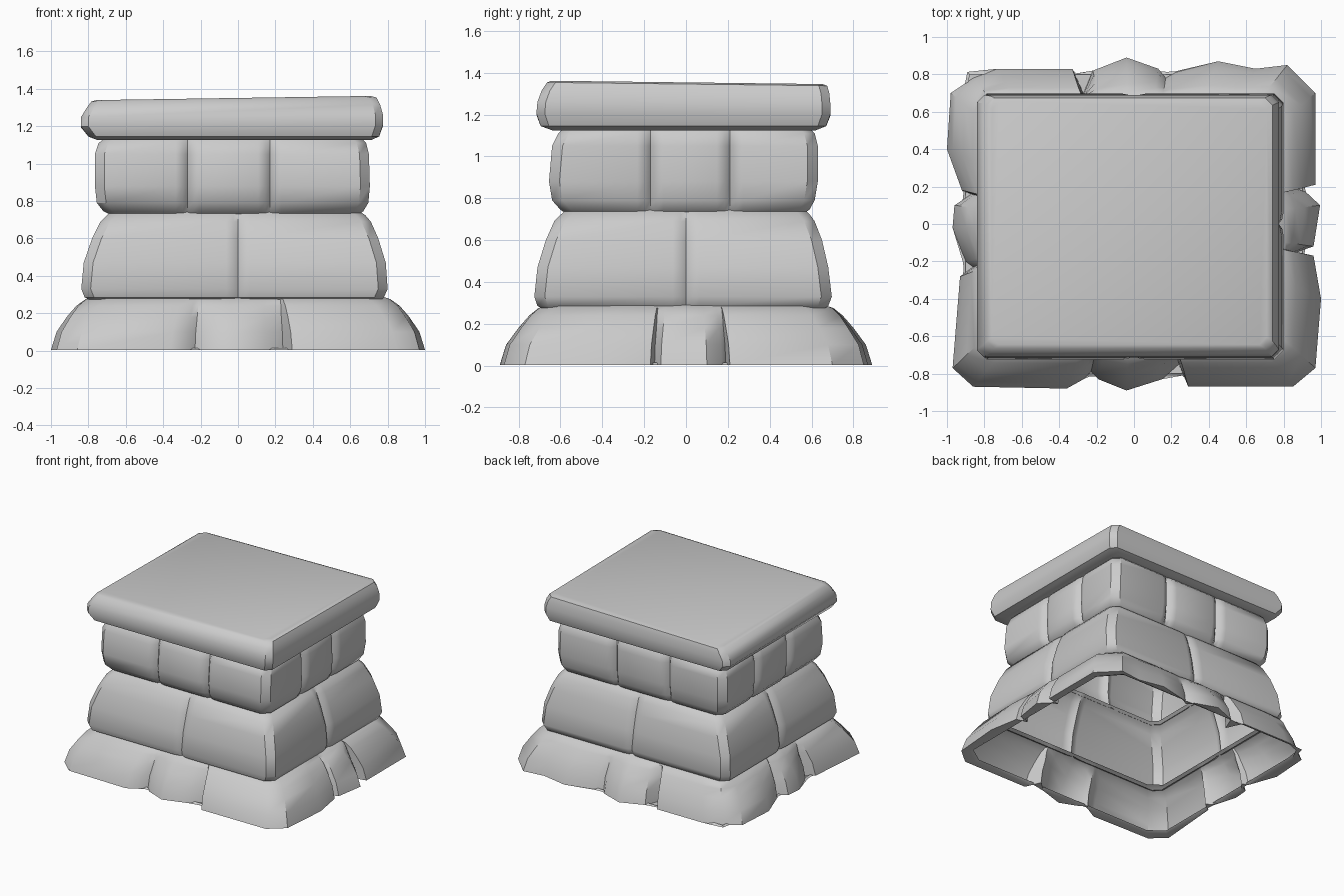
import bpy, bmesh, math
from mathutils import Vector

if "Cube" in bpy.data.objects:
    bpy.data.objects.remove(bpy.data.objects["Cube"])


def build(name, rings, cap=False):
    """Skin a stack of closed rings into one object."""
    bm = bmesh.new()
    loops = [[bm.verts.new(p) for p in ring] for ring in rings]
    n = len(loops[0])
    for a, b in zip(loops, loops[1:]):
        for i in range(n):
            j = (i + 1) % n
            bm.faces.new((a[i], a[j], b[j], b[i]))
    if cap:
        bm.faces.new(loops[-1])
    mesh = bpy.data.meshes.new(name)
    bm.to_mesh(mesh)
    bm.free()
    ob = bpy.data.objects.new(name, mesh)
    bpy.context.collection.objects.link(ob)
    bpy.ops.object.select_all(action='DESELECT')
    ob.select_set(True)
    bpy.context.view_layer.objects.active = ob
    bpy.ops.object.shade_smooth_by_angle(angle=math.radians(38))
    return ob


def block_ring(row, joints, bevel=0.05, width=0.025):
    """Bevelled rectangle with a groove at every joint; joints = front, right, back, left."""
    z, x0, x1, y0, y1, depth = row
    sides = [((x0, y0), (1, 0), (0, 1), x1 - x0), ((x1, y0), (0, 1), (-1, 0), y1 - y0),
             ((x1, y1), (-1, 0), (0, -1), x1 - x0), ((x0, y1), (0, -1), (1, 0), y1 - y0)]
    pts = []
    for (org, d, inward, length), js in zip(sides, joints):
        org, d, inward = Vector(org), Vector(d), Vector(inward)
        spots = [(bevel, 0)]
        for j in sorted((Vector((j, j)) - org).dot(d) for j in js):
            spots += [(j - 2.5 * width, 0), (j - width, depth * 0.3), (j, depth),
                      (j + width, depth * 0.3), (j + 2.5 * width, 0)]
        spots.append((length - bevel, 0))
        for t, off in spots:
            p = org + d * t + inward * off
            pts.append((p.x, p.y, z))
    return pts


# Bottom course: rough footing stones flaring outwards
footing = [(-.97, -.77), (-.86, -.87), (-.36, -.88), (-.27, -.83), (-.23, -.79), (-.19, -.83),
           (-.04, -.89), (.15, -.83), (.24, -.75), (.29, -.87), (.85, -.87), (.97, -.77),
           (1, -.4), (.96, -.17), (.87, -.15), (.96, -.12), (.995, .1), (.92, .17), (.87, .19),
           (.97, .21), (.97, .7), (.82, .85), (.65, .83), (.45, .87), (.22, .81), (.17, .78),
           (.13, .83), (-.04, .89), (-.22, .82), (-.27, .7), (-.33, .83), (-.73, .83),
           (-.86, .78), (-.98, .7), (-1, .4), (-.92, .18), (-.87, .16), (-.96, .1),
           (-.97, -.02), (-.9, -.2), (-.86, -.23), (-.93, -.28)]


def footing_ring(z, hx, hy, flatten):
    ring = []
    for x, y in footing:
        k = max(abs(x) / .96, abs(y) / .85)
        k = 1 + (1 / k - 1) * flatten
        ring.append((x * k * hx / .96, y * k * hy / .85, z))
    return ring


build("footing_course", [footing_ring(*r) for r in (
    (.015, .90, .80, 1), (.004, .92, .82, .9), (.004, .96, .85, 0), (.10, .935, .825, .1),
    (.18, .89, .775, .3), (.24, .85, .735, .6), (.275, .81, .70, .85), (.29, .77, .66, 1))])

# Middle course: large sloping blocks, one joint per side
middle = [(.265, -.78, .76, -.67, .65, .01), (.285, -.82, .78, -.71, .68, .02),
          (.33, -.838, .80, -.725, .697, .025), (.47, -.825, .79, -.71, .68, .03),
          (.60, -.78, .75, -.67, .65, .03), (.69, -.735, .71, -.63, .615, .025),
          (.725, -.70, .68, -.595, .59, .015), (.75, -.67, .64, -.565, .56, .005)]
build("middle_course", [block_ring(r, ([0], [0], [0], [0])) for r in middle])

# Upper course: upright blocks, two joints per side
upper = [(.725, -.68, .64, -.57, .56, .005), (.745, -.72, .67, -.60, .59, .02),
         (.79, -.755, .697, -.64, .615, .04), (.88, -.765, .705, -.655, .63, .045),
         (1.05, -.765, .70, -.64, .63, .045), (1.11, -.745, .685, -.61, .615, .03),
         (1.145, -.70, .65, -.575, .58, .005)]
joints = ([-.27, .17], [-.17, .21], [-.27, .19], [-.2, .2])
build("upper_course", [block_ring(r, joints) for r in upper])

# Cap slab: rounded edges and a slightly tilted top
slab = [(1.135, -.70, .65, -.575, .58, 0), (1.125, -.75, .71, -.64, .62, 0),
        (1.145, -.80, .755, -.695, .67, 0), (1.20, -.84, .775, -.715, .69, 0),
        (1.25, -.84, .775, -.71, .69, 0), (1.30, -.81, .76, -.69, .685, 0),
        (1.335, -.785, .74, -.665, .675, 0), (1.343, -.76, .71, -.645, .655, 0)]
rings = [[(x, y, z + (.015 * x - .012 * y) * max(0, (z - 1.14) / .2)) for x, y, z in
          block_ring(r, ([], [], [], []), bevel=.04)] for r in slab]
build("cap_slab", rings, cap=True)
